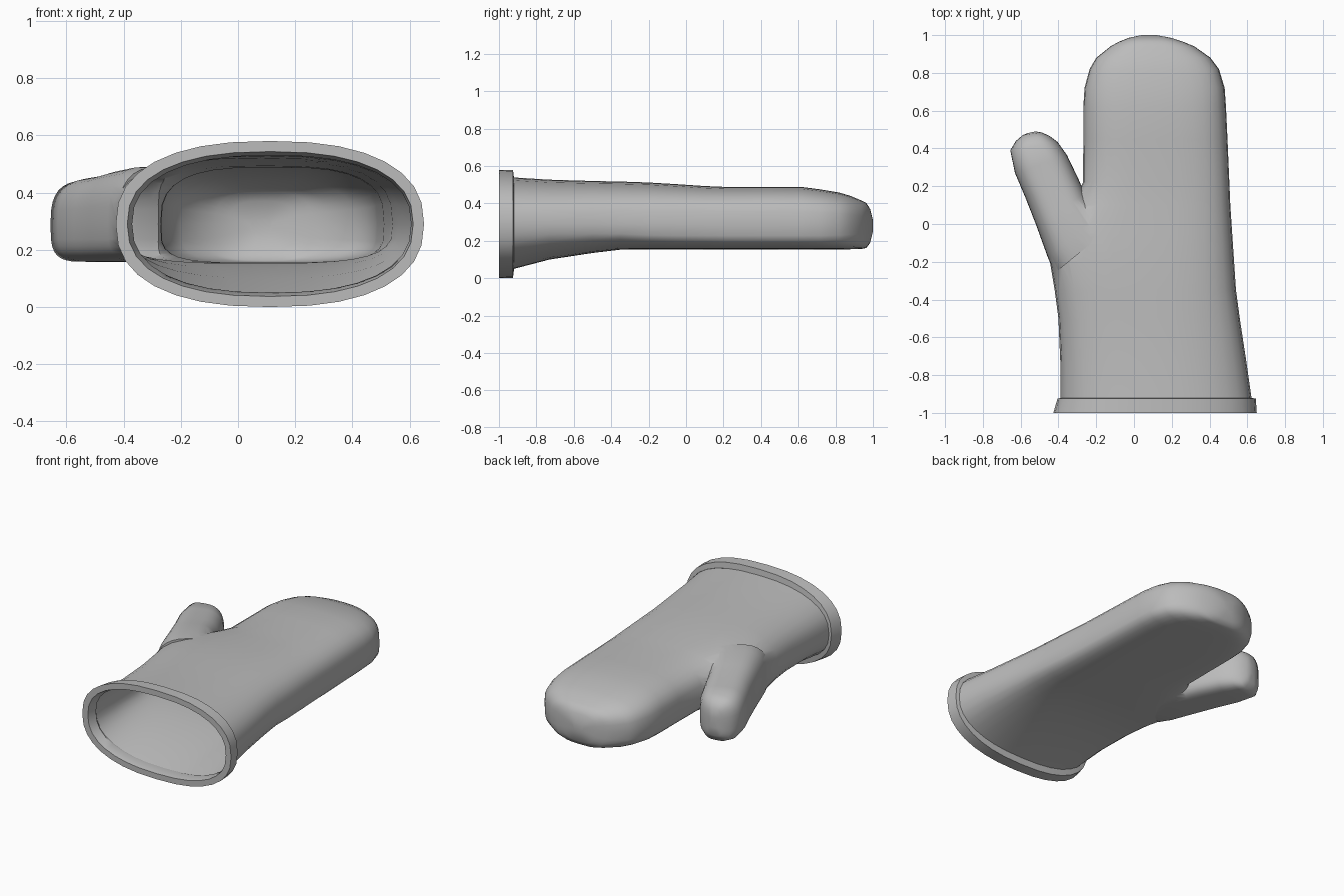
import bpy, bmesh, math
from mathutils import Vector

if "Cube" in bpy.data.objects:
    bpy.data.objects.remove(bpy.data.objects["Cube"])

SEG = 32
grey = bpy.data.materials.new("grey_cloth")
grey.diffuse_color = (0.5, 0.5, 0.5, 1)
grey.use_nodes = True
grey.node_tree.nodes["Principled BSDF"].inputs["Base Color"].default_value = grey.diffuse_color


def section(left, right, zb, zt, n_low, n_up, zm=None):
    """Rounded cross-section standing between two plan points."""
    l, r = Vector((*left, 0)), Vector((*right, 0))
    mid, half = (l + r) / 2, (r - l) / 2
    zm = (zb + zt) / 2 if zm is None else zm
    pts = []
    for i in range(SEG):
        a = 2 * math.pi * i / SEG
        c, s = math.cos(a), math.sin(a)
        n = n_up if s >= 0 else n_low
        u = math.copysign(abs(c) ** (2 / n), c)
        v = abs(s) ** (2 / n)
        p = mid + half * u
        p.z = zm + v * (zt - zm) if s >= 0 else zm - v * (zm - zb)
        pts.append(p)
    return pts


def loft(name, rings, caps=True, closed=False):
    bm = bmesh.new()
    vs = [[bm.verts.new(p) for p in ring] for ring in rings]
    pairs = list(zip(vs, vs[1:])) + ([(vs[-1], vs[0])] if closed else [])
    for a, b in pairs:
        for i in range(SEG):
            j = (i + 1) % SEG
            bm.faces.new((a[i], a[j], b[j], b[i]))
    if caps:
        bm.faces.new(vs[0])
        bm.faces.new(vs[-1])
    bmesh.ops.recalc_face_normals(bm, faces=bm.faces)
    mesh = bpy.data.meshes.new(name)
    bm.to_mesh(mesh)
    bm.free()
    ob = bpy.data.objects.new(name, mesh)
    bpy.context.collection.objects.link(ob)
    mesh.materials.append(grey)
    return ob


def shade(ob, degrees):
    bpy.ops.object.select_all(action='DESELECT')
    ob.select_set(True)
    bpy.context.view_layer.objects.active = ob
    bpy.ops.object.shade_smooth_by_angle(angle=math.radians(degrees))


# Hand: y, left x, right x, bottom z, top z, lower and upper squareness
hand = [
    (-0.94, -0.39, 0.625, 0.045, 0.54, 2.4, 2.4),
    (-0.73, -0.39, 0.595, 0.10, 0.527, 2.6, 2.5),
    (-0.50, -0.40, 0.56, 0.135, 0.52, 3.0, 2.7),
    (-0.35, -0.42, 0.54, 0.153, 0.517, 3.4, 2.8),
    (-0.20, -0.445, 0.53, 0.155, 0.512, 4.0, 2.9),
    (-0.05, -0.42, 0.52, 0.155, 0.503, 4.2, 3.0),
    (0.10, -0.33, 0.51, 0.155, 0.493, 4.2, 3.0),
    (0.22, -0.27, 0.505, 0.155, 0.488, 4.2, 3.0),
    (0.45, -0.268, 0.495, 0.155, 0.488, 4.2, 3.0),
    (0.62, -0.268, 0.487, 0.155, 0.488, 4.2, 3.0),
    (0.72, -0.262, 0.48, 0.155, 0.475, 4.2, 3.0),
    (0.82, -0.235, 0.45, 0.155, 0.458, 4.0, 3.0),
    (0.88, -0.20, 0.405, 0.155, 0.44, 3.8, 3.0),
    (0.94, -0.125, 0.32, 0.157, 0.415, 3.6, 3.0),
    (0.965, -0.08, 0.26, 0.162, 0.402, 3.4, 3.0),
    (0.985, -0.03, 0.20, 0.19, 0.37, 3.0, 3.0),
    (1.0, 0.04, 0.12, 0.25, 0.31, 2.5, 2.5),
]
mitt = loft("mitt_shell", [section((l, y), (r, y), zb, zt, a, b, 0.29)
                           for y, l, r, zb, zt, a, b in hand])

# Thumb: left plan point, right plan point, bottom z, top z
thumb_rows = [
    ((-0.42, -0.26), (-0.10, 0.00), 0.165, 0.49),
    ((-0.455, -0.18), (-0.18, 0.06), 0.158, 0.49),
    ((-0.52, 0.00), (-0.26, 0.16), 0.158, 0.475),
    ((-0.575, 0.14), (-0.295, 0.24), 0.158, 0.46),
    ((-0.63, 0.27), (-0.355, 0.365), 0.158, 0.45),
    ((-0.655, 0.39), (-0.405, 0.435), 0.158, 0.44),
    ((-0.625, 0.44), (-0.45, 0.468), 0.162, 0.415),
    ((-0.59, 0.47), (-0.49, 0.485), 0.20, 0.38),
    ((-0.56, 0.482), (-0.52, 0.49), 0.25, 0.33),
]
thumb = loft("thumb", [section(*row, 3.6, 2.8, 0.29) for row in thumb_rows])

# Fuse the thumb into the hand, then open the wrist
mod = mitt.modifiers.new("join_thumb", 'BOOLEAN')
mod.operation, mod.solver, mod.object = 'UNION', 'EXACT', thumb
bpy.context.view_layer.objects.active = mitt
bpy.ops.object.modifier_apply(modifier=mod.name)
bpy.data.objects.remove(thumb)
bm = bmesh.new()
bm.from_mesh(mitt.data)
wrist = [f for f in bm.faces if all(v.co.y < -0.93 for v in f.verts)]
bmesh.ops.delete(bm, geom=wrist, context='FACES')
bm.to_mesh(mitt.data)
bm.free()
shade(mitt, 60)

# Cuff: a thick flat band around the open wrist
cuff = loft("cuff_band", [section((l, y), (r, y), zb, zt, 2.4, 2.4) for y, l, r, zb, zt in (
    (-1.0, -0.427, 0.65, 0.0, 0.58),
    (-0.925, -0.405, 0.645, 0.002, 0.578),
    (-0.92, -0.385, 0.622, 0.045, 0.54),
    (-0.94, -0.37, 0.605, 0.05, 0.53),
    (-1.0, -0.387, 0.612, 0.037, 0.543),
)], caps=False, closed=True)
shade(cuff, 35)
